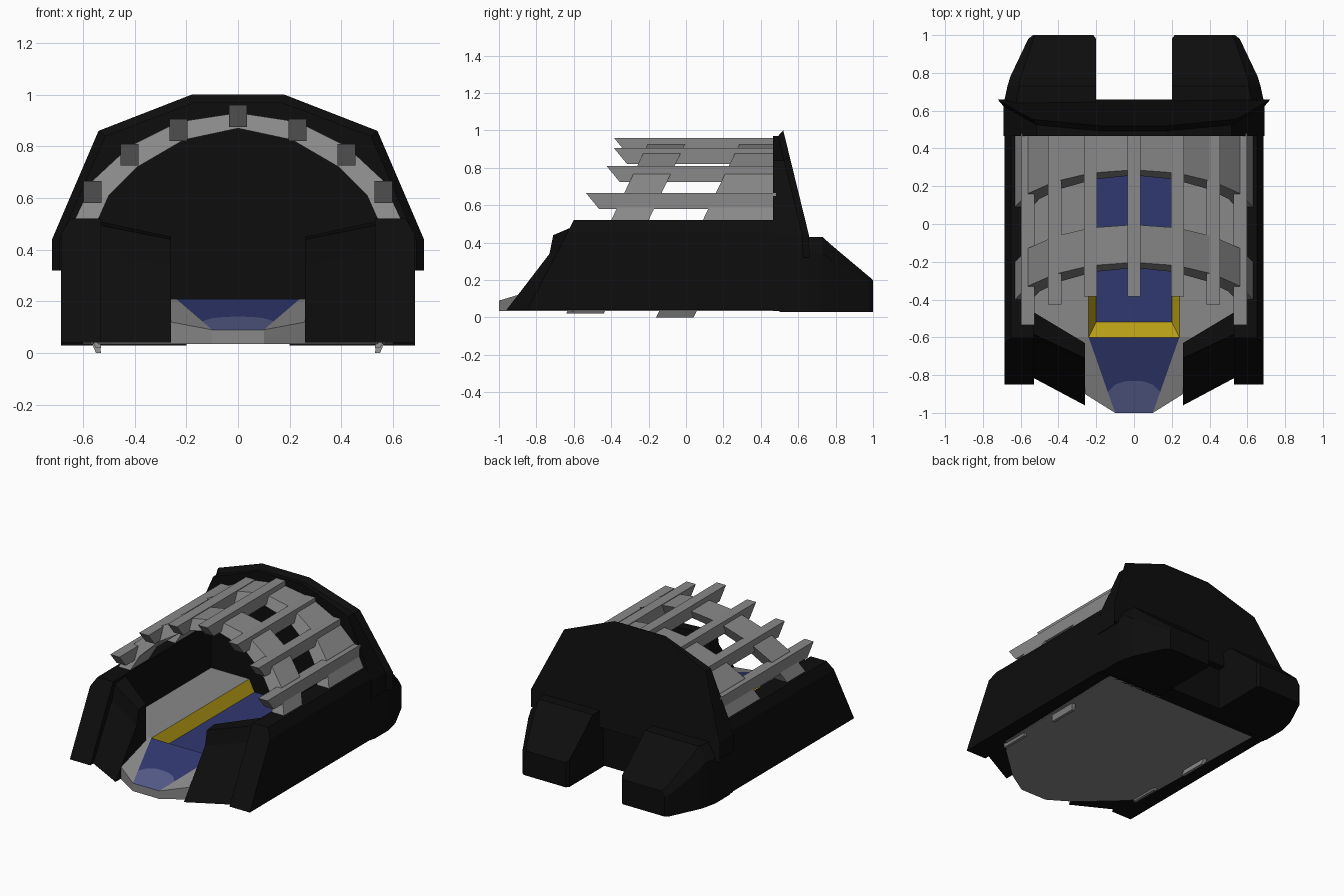
import bpy, bmesh

if "Cube" in bpy.data.objects:
    bpy.data.objects.remove(bpy.data.objects["Cube"])


def material(name, r, g, b):
    m = bpy.data.materials.new(name)
    m.diffuse_color = (r, g, b, 1)
    m.use_nodes = True
    m.node_tree.nodes["Principled BSDF"].inputs["Base Color"].default_value = m.diffuse_color
    return m


BLACK = material("black", .004, .004, .004)
GREY = material("grey", .25, .25, .25)
BLUE = material("blue", .03, .04, .16)
LIGHT = material("light_blue", .09, .105, .25)
YELLOW = material("yellow", .5, .36, .008)


def build(name, verts, faces, mats, indices=None, mirror=False):
    me = bpy.data.meshes.new(name)
    me.from_pydata(verts, [], faces)
    for m in mats:
        me.materials.append(m)
    if indices:
        for p, i in zip(me.polygons, indices):
            p.material_index = i
    bm = bmesh.new()
    bm.from_mesh(me)
    bmesh.ops.recalc_face_normals(bm, faces=bm.faces)
    bm.to_mesh(me)
    bm.free()
    ob = bpy.data.objects.new(name, me)
    bpy.context.collection.objects.link(ob)
    if mirror:
        ob.modifiers.new("mirror", 'MIRROR')
    return ob


def loft(name, rings, mat, mirror=False):
    """Skin equal-length closed rings and cap both ends."""
    n = len(rings[0])
    verts = [p for r in rings for p in r]
    faces = [list(range(n)), [len(verts) - n + i for i in range(n)]]
    for k in range(len(rings) - 1):
        for i in range(n):
            j = (i + 1) % n
            faces.append([k * n + i, k * n + j, (k + 1) * n + j, (k + 1) * n + i])
    return build(name, verts, faces, [mat], mirror=mirror)


def at_x(x, profile):
    return [(x, y, z) for y, z in profile]


# Floor: ramp, deck and sunken lane with yellow sloped rim (half, mirrored)
def ramp(x, y):
    return (x, y, min(.21, .09 + .3 * (y + 1)))


outline = [(.1, -1), (.26, -.9), (.5, -.68), (.57, -.6), (.6, .48)]
v = [ramp(*p) for p in outline]                                   # 0-4 top edge
v += [(x, y, .035) for x, y in outline]                           # 5-9 bottom edge
v += [ramp(0, -1), (0, -1, .035), (0, .48, .035)]                 # 10-12 centre
v += [ramp(.24, -.6), ramp(0, -.6), (.24, .48, .21)]              # 13-15 lane rim
v += [(.2, -.52, .13), (0, -.52, .13), (.2, .48, .13), (0, .48, .13)]  # 16-19 lane
v += [ramp(.1385, -.89), ramp(.1, -.85), ramp(.05, -.833), ramp(0, -.83)]  # 20-23 light patch
f = [[20, 0, 1, 2, 3, 13], [13, 3, 4, 15],
     [5, 6, 7, 8, 9, 12, 11], [10, 0, 5, 11]]
f += [[i, i + 1, i + 6, i + 5] for i in range(4)]
grey_count = len(f)
f += [[23, 22, 21, 20, 13, 14], [16, 18, 19, 17],
      [10, 0, 20, 21, 22, 23],
      [13, 15, 18, 16], [14, 13, 16, 17]]
build("floor", v, f, [GREY, BLUE, LIGHT, YELLOW],
      [0] * grey_count + [1, 1, 2, 3, 3], mirror=True)

# Side walls with chamfered outer top edge
wall = [(-.85, .04), (-.6, .52), (.48, .52), (.48, .04)]
wall_low = [(-.85, .04), (-.63, .46), (.48, .46), (.48, .04)]
loft("side_wall", [at_x(.53, wall), at_x(.65, wall), at_x(.685, wall_low)], BLACK, True)

# Angled front wings beside the ramp
loft("front_wing", [
    at_x(.26, [(-.96, .04), (-.73, .34), (-.71, .44), (-.63, .45), (-.63, .04)]),
    at_x(.56, [(-.80, .04), (-.60, .40), (-.57, .50), (-.45, .515), (-.45, .04)])],
    BLACK, True)


# Faceted back wall leaning forward
def lean(z):
    return min(.66, .52 + (1 - z) * .245)


def both(half):
    return half + [(-x, z) for x, z in reversed(half)]


small = both([(.69, .32), (.69, .44), (.515, .84), (.17, .97)])
large = both([(.72, .32), (.72, .44), (.54, .86), (.18, 1.0)])
loft("back_wall", [[(x, .465, z) for x, z in small],
                   [(x, lean(z) - .035, z) for x, z in small],
                   [(x, lean(z), z) for x, z in large]], BLACK)
base = [(-.685, .035), (.685, .035), (.685, .34), (-.685, .34)]
loft("back_wall_base", [[(x, y, z) for x, z in base] for y in (.465, .61)], BLACK)


# Rear buttresses
def buttress_ring(y, xi, xo, zt, c):
    return [(xi, y, .03), (xo, y, .03), (xo, y, zt - c), (xo - c * .7, y, zt), (xi, y, zt)]


loft("rear_buttress", [buttress_ring(.5, .2, .685, .43, .09),
                       buttress_ring(.66, .2, .685, .43, .09),
                       buttress_ring(.73, .2, .67, .43, .09),
                       buttress_ring(.78, .2, .655, .385, .08),
                       buttress_ring(.98, .2, .56, .217, .04),
                       buttress_ring(1.0, .215, .535, .2, .03)], BLACK, True)

# Leaning roof arches, legs running down inside the walls
OUTER = [(.6, .12), (.655, .3), (.63, .52), (.56, .67), (.42, .80), (.23, .895), (0, .93)]
INNER = [(.55, .12), (.56, .3), (.54, .52), (.50, .61), (.39, .72), (.21, .825), (0, .87)]


def arch(name, y0, tip, back):
    outer = [(.55, tip)] + OUTER
    inner = [(.53, tip)] + INNER
    rings = []
    for side in (1, -1):
        part = []
        for o, i in zip(outer, inner):
            ring = []
            for (x, z), w in ((o, 0), (o, 1), (i, 1), (i, 0)):
                y = y0 + .48 * (z - .52) + .2 * w
                if w and back and z >= .5:
                    y = back
                ring.append((side * x, y, z))
            part.append(ring)
        rings += part if side == 1 else part[-2::-1]
    loft(name, rings, GREY)


arch("front_arch", -.40, .02, None)
arch("rear_arch", .09, 0, .48)

# Roof beams with undercut front ends
for k, (x, top, y) in enumerate([(0, .96, -.385), (.23, .905, -.385),
                                 (.42, .81, -.425), (.563, .665, -.535)]):
    side = [(y, top), (.48, top), (.48, top - .085), (y + .07, top - .085)]
    loft("roof_beam_%d" % k, [at_x(x - .035, side), at_x(x + .035, side)], GREY, x > 0)
